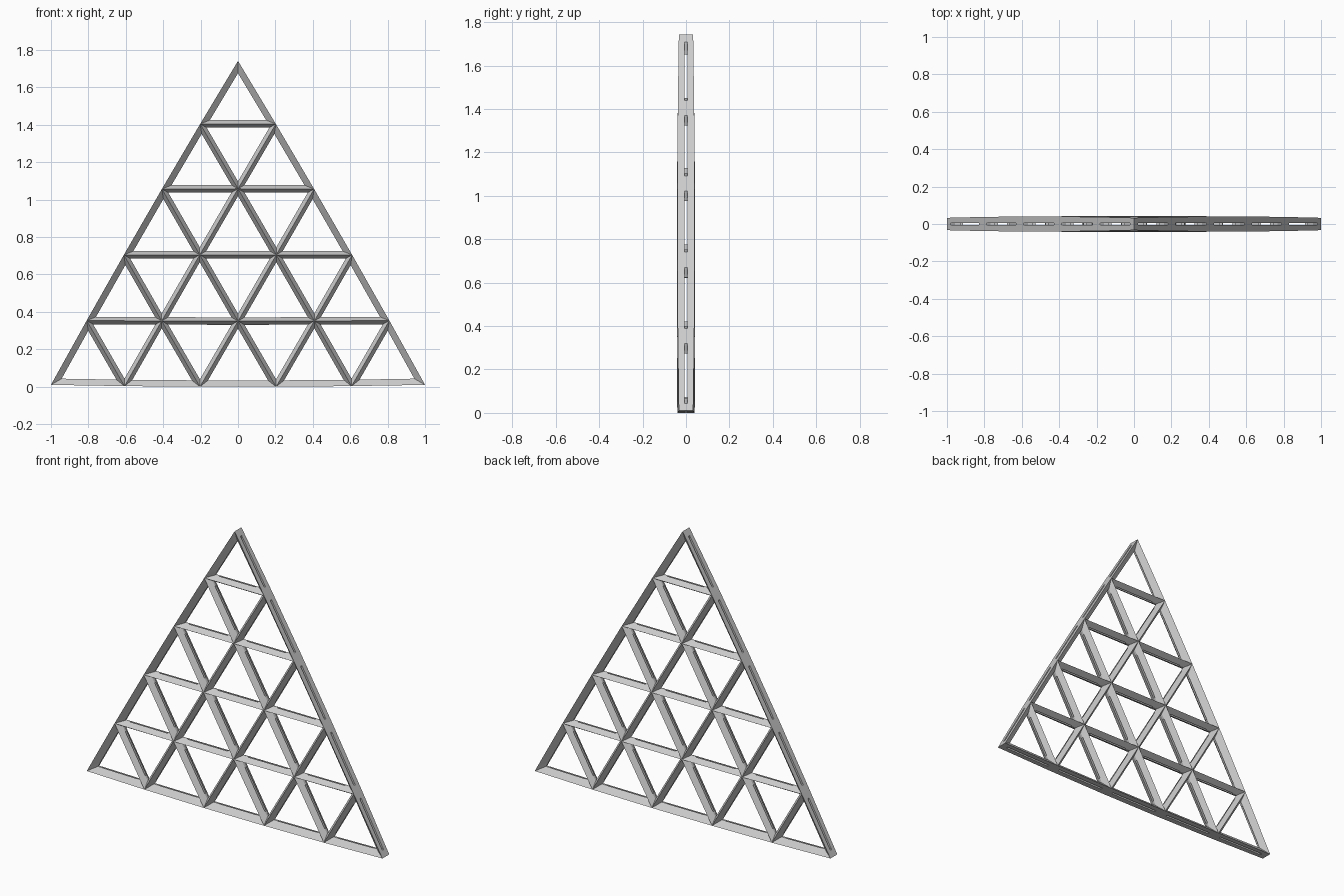
import bpy, bmesh
from mathutils import Vector

if "Cube" in bpy.data.objects:
    bpy.data.objects.remove(bpy.data.objects["Cube"])

N = 5                      # cells per side
H = 3 ** 0.5
C = Vector((0, H / 3))     # centroid in the x/z plane
K, GAP = 0.024, 0.006      # outline bulge, half height of slots
W_IN, W_OUT = 0.020, 0.034 # strut half width inside, width on the border
SLOT = 0.10                # part of each strut end left solid


def node(i, j):
    """Grid node: bulged x/z position and half depth."""
    p = Vector((-1 + 2 * i / N + j / N, j * H / N))
    f = 1 - (p - C).length_squared / (4 / 3)
    q = C + (p - C) * (1 + K * f)
    return q, 0.033 * (1 + 0.30 * f)


def inset(tri, widths):
    """Inset corners of a counter-clockwise triangle, one width per edge."""
    lines = []
    for k in range(3):
        a, b = tri[k], tri[(k + 1) % 3]
        d = (b - a).normalized()
        n = Vector((-d.y, d.x))
        lines.append((n, n.dot(a) + widths[k]))
    out = []
    for k in range(3):
        (n, c), (m, e) = lines[k - 1], lines[k]
        det = n.x * m.y - n.y * m.x
        out.append(Vector(((c * m.y - e * n.y) / det, (n.x * e - m.x * c) / det)))
    return out


bm = bmesh.new()


def quad(*pts):
    bm.faces.new([bm.verts.new((p.x, y, p.y)) for p, y in pts])


def is_border(a, b):
    return (a[1] == b[1] == 0 or a[0] == b[0] == 0
            or sum(a) == sum(b) == N)


def cell(ids):
    pts = [node(*i) for i in ids]
    border = [is_border(ids[k], ids[(k + 1) % 3]) for k in range(3)]
    ins = inset([p for p, _ in pts], [W_OUT if b else W_IN for b in border])
    for k in range(3):
        (A, ya), (B, yb) = pts[k], pts[(k + 1) % 3]
        a, b = ins[k], ins[(k + 1) % 3]
        st = [0, SLOT, 1 - SLOT, 1]
        P = [A.lerp(B, t) for t in st]
        Q = [a.lerp(b, t) for t in st]
        Y = [ya + (yb - ya) * t for t in st]
        for s in range(3):
            p, q, u, v = P[s], P[s + 1], Q[s], Q[s + 1]
            for g in (-1, 1):
                # sloping strut side
                quad((p, g * Y[s]), (q, g * Y[s + 1]), (v, g * GAP), (u, g * GAP))
                # flat outer wall
                if border[k]:
                    quad((p, g * Y[s]), (q, g * Y[s + 1]), (q, g * GAP), (p, g * GAP))
                # slot floor
                if s == 1:
                    quad((p, g * GAP), (q, g * GAP), (v, g * GAP), (u, g * GAP))
            # solid strut ends
            if s != 1:
                quad((u, -GAP), (v, -GAP), (v, GAP), (u, GAP))
                if border[k]:
                    quad((p, -GAP), (q, -GAP), (q, GAP), (p, GAP))
        # slot end walls
        for s in (1, 2):
            quad((P[s], -GAP), (Q[s], -GAP), (Q[s], GAP), (P[s], GAP))


# triangular lattice of upward and downward cells
for j in range(N):
    for i in range(N - j):
        cell([(i, j), (i + 1, j), (i, j + 1)])
        if i + j < N - 1:
            cell([(i + 1, j), (i + 1, j + 1), (i, j + 1)])

bmesh.ops.remove_doubles(bm, verts=bm.verts, dist=1e-5)
bmesh.ops.recalc_face_normals(bm, faces=bm.faces)
low = min(v.co.z for v in bm.verts)
bmesh.ops.translate(bm, verts=bm.verts, vec=(0, 0, -low))

mesh = bpy.data.meshes.new("triangle_lattice")
bm.to_mesh(mesh)
bm.free()
bpy.context.collection.objects.link(bpy.data.objects.new("triangle_lattice", mesh))
